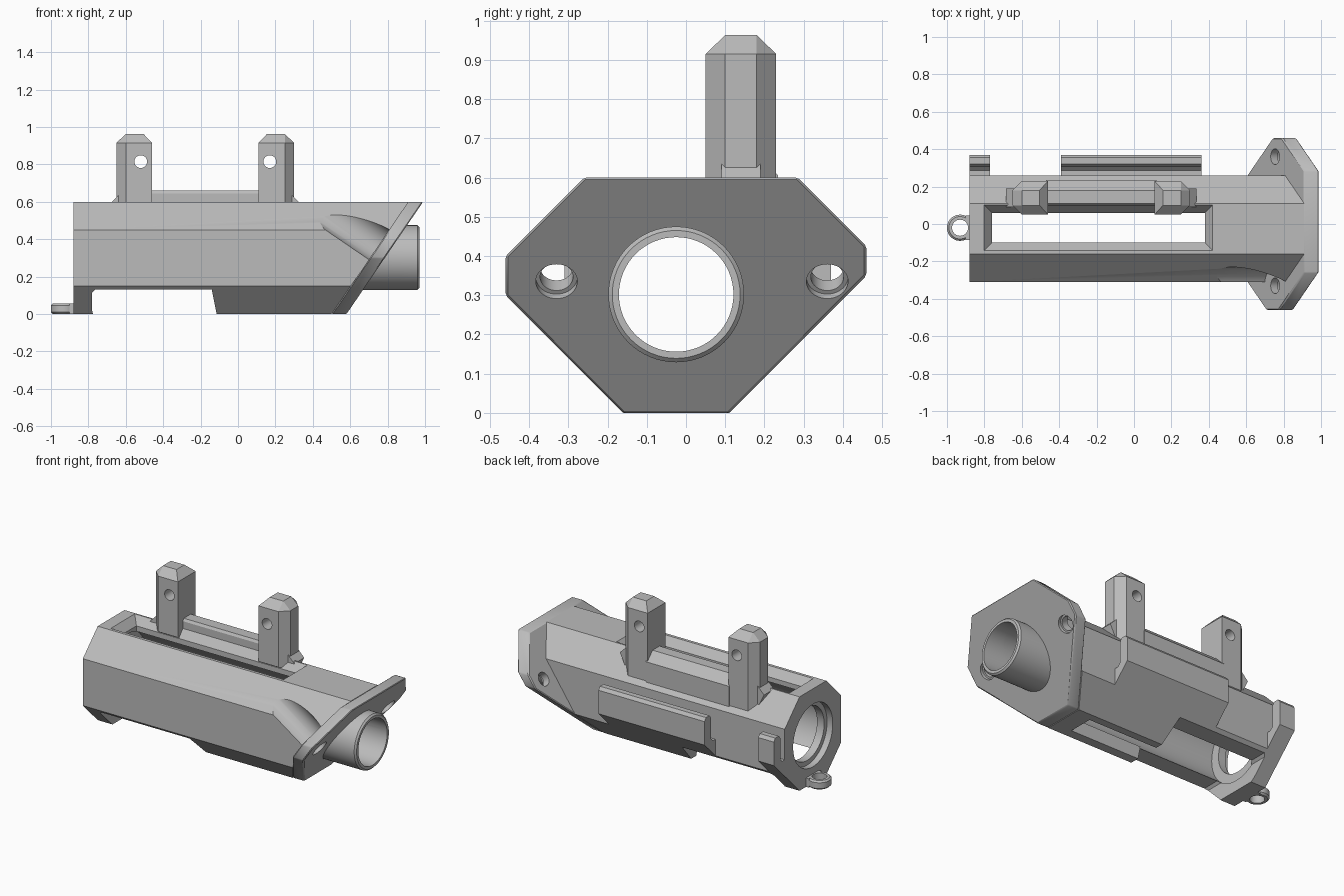
import bpy, bmesh, math
from mathutils import Vector

if "Cube" in bpy.data.objects:
    bpy.data.objects.remove(bpy.data.objects["Cube"], do_unlink=True)

grey = bpy.data.materials.new("mid_grey")
grey.use_nodes = True
COLOR = (0.5, 0.5, 0.5, 1)
grey.diffuse_color = COLOR
grey.node_tree.nodes["Principled BSDF"].inputs["Base Color"].default_value = COLOR

SLANT = 0.683               # lean of the mounting plate, x per z
CY, CZ = -0.025, 0.302      # bore axis
N = Vector((1, 0, -SLANT)).normalized()


def finish(name, bm):
    bmesh.ops.recalc_face_normals(bm, faces=bm.faces)
    mesh = bpy.data.meshes.new(name)
    bm.to_mesh(mesh)
    bm.free()
    mesh.materials.append(grey)
    ob = bpy.data.objects.new(name, mesh)
    bpy.context.collection.objects.link(ob)
    return ob


def prism(name, profile, x0, x1, s0=0, s1=0):
    """Extrude a (y, z) profile along x; s0 and s1 lean the two ends."""
    bm = bmesh.new()
    a = [bm.verts.new((x0 + s0 * z, y, z)) for y, z in profile]
    b = [bm.verts.new((x1 + s1 * z, y, z)) for y, z in profile]
    bm.faces.new(a)
    bm.faces.new(b)
    for i in range(len(a)):
        j = (i + 1) % len(a)
        bm.faces.new((a[i], a[j], b[j], b[i]))
    return finish(name, bm)


def hull(name, points):
    bm = bmesh.new()
    for p in points:
        bm.verts.new(p)
    res = bmesh.ops.convex_hull(bm, input=bm.verts)
    loose = [v for v in bm.verts if not v.link_faces]
    bmesh.ops.delete(bm, geom=loose, context='VERTS')
    bmesh.ops.dissolve_limit(bm, angle_limit=0.01, verts=bm.verts, edges=bm.edges)
    return finish(name, bm)


def box(name, x, y, z):
    return hull(name, [(i, j, k) for i in x for j in y for k in z])


def rod(name, r, p0, p1, n=40):
    p0, p1 = Vector(p0), Vector(p1)
    bm = bmesh.new()
    bmesh.ops.create_cone(bm, cap_ends=True, segments=n, radius1=r, radius2=r,
                          depth=(p1 - p0).length)
    turn = (p1 - p0).to_track_quat('Z', 'Y').to_matrix()
    bmesh.ops.rotate(bm, matrix=turn, verts=bm.verts)
    bmesh.ops.translate(bm, vec=(p0 + p1) / 2, verts=bm.verts)
    return finish(name, bm)


def circle(r, n=64):
    return [(CY + r * math.cos(t * math.tau / n), CZ + r * math.sin(t * math.tau / n))
            for t in range(n)]


def bake(ob):
    deps = bpy.context.evaluated_depsgraph_get()
    mesh = bpy.data.meshes.new_from_object(ob.evaluated_get(deps))
    ob.modifiers.clear()
    ob.data = mesh


def bevel(ob, width):
    m = ob.modifiers.new("bevel", 'BEVEL')
    m.width, m.segments, m.limit_method = width, 1, 'ANGLE'
    bake(ob)


def cut(ob, *cutters):
    for c in cutters:
        m = ob.modifiers.new("cut", 'BOOLEAN')
        m.operation, m.solver, m.object = 'DIFFERENCE', 'EXACT', c
        bake(ob)
        bpy.data.objects.remove(c, do_unlink=True)


def bore():
    return prism("cutter", circle(0.146), 0.3, 1.1)


# Octagonal body, hollowed, slotted and opened below
octagon = [(-0.16, 0), (0.11, 0), (0.26, 0.15), (0.26, 0.45),
           (0.11, 0.6), (-0.16, 0.6), (-0.31, 0.45), (-0.31, 0.15)]
body = prism("body", octagon, -0.88, 0.50, 0, SLANT)
screw = Vector((0.755, -0.33, 0.372))
cut(body,
    prism("cutter", circle(0.23), -0.79, 0.42),
    bore(),
    prism("cutter", circle(0.2), -1, -0.84),
    prism("cutter", circle(0.17), -0.9, -0.7),
    box("cutter", (-0.76, 0.38), (-0.10, 0.06), (-0.1, 0.7)),
    hull("cutter", [(x, y, 0.55) for x in (-0.76, 0.38) for y in (-0.10, 0.06)] +
         [(x, y, 0.605) for x in (-0.805, 0.425) for y in (-0.145, 0.105)]),
    hull("cutter", [(x, y, z) for y in (-0.5, 0.5) for x, z in
                    ((-0.77, -0.02), (-0.78, 0.02), (-0.78, 0.115), (-0.765, 0.13),
                     (-0.14, 0.13), (-0.14, 0.03), (-0.11, -0.02))]),
    rod("cutter", 0.1, screw, screw - N * 0.5, 64))

# Slanted mounting plate with two screw holes
outline = [(-0.16, 0), (0.11, 0), (0.46, 0.35), (0.46, 0.425),
           (0.285, 0.6), (-0.26, 0.6), (-0.46, 0.4), (-0.46, 0.30)]
plate = prism("mounting_plate", outline, 0.50, 0.58, SLANT, SLANT)
bevel(plate, 0.006)
cut(plate, bore())
for y in (-0.33, 0.36):
    p = Vector((0.755, y, 0.372))
    cut(plate, rod("cutter", 0.042, p - N * 0.1, p + N * 0.2),
        rod("cutter", 0.053, p + N * 0.045, p + N * 0.2))

# Outlet tube
tube = prism("outlet_tube", circle(0.173), 0.54, 0.97, SLANT, 0)
bevel(tube, 0.01)
cut(tube, bore())

# Two posts joined by a low bridge; sx is the direction of the outer side
parts = [body, plate, tube]
for name, x, sx in (("left_post", 0.11, 1), ("right_post", -0.46, -1)):
    foot = [(0, 0.05), (0.14, 0.05), (0.19, 0.10), (0.19, 0.18), (0.14, 0.23), (0, 0.23)]
    pts = [(x + sx * u, y, z) for u, y in foot for z in (0.56 if y < 0.15 else 0.47, 0.915)]
    pts += [(x + sx * u, y, 0.963) for u in (0.045, 0.14) for y in (0.10, 0.18)]
    post = hull(name, pts)
    cut(post, rod("cutter", 0.034, (x + sx * 0.06, -0.1, 0.815), (x + sx * 0.06, 0.4, 0.815)))
    gusset = hull(name + "_gusset", [(x + sx * u, y, z) for y in (0.09, 0.19)
                                     for u, z in ((0.18, 0.635), (0.225, 0.59), (0.18, 0.5))])
    parts += [post, gusset]
parts.append(prism("post_bridge", [(0.10, 0.55), (0.10, 0.645), (0.11, 0.66), (0.18, 0.66),
                                   (0.235, 0.605), (0.235, 0.47)], -0.47, 0.12))

# J-shaped hooks along the back
hook = [(0.25, 0.14), (0.26, 0.15), (0.37, 0.26), (0.37, 0.41), (0.355, 0.43),
        (0.32, 0.43), (0.305, 0.41), (0.305, 0.275), (0.285, 0.255), (0.25, 0.255)]
parts.append(prism("long_back_hook", hook, -0.39, 0.36))
parts.append(prism("short_back_hook", hook, -0.88, -0.77))

# Loop at the end of the base
loop = rod("end_loop", 0.07, (-0.93, -0.02, 0), (-0.93, -0.02, 0.057))
bevel(loop, 0.01)
neck = box("loop_neck", (-0.9, -0.86), (-0.085, 0.045), (0, 0.057))
for ob in (loop, neck):
    cut(ob, rod("cutter", 0.043, (-0.93, -0.02, -0.1), (-0.93, -0.02, 0.2)))
parts += [loop, neck]

# Smooth the round surfaces, keep hard edges sharp
for ob in parts:
    bpy.ops.object.select_all(action='DESELECT')
    ob.select_set(True)
    bpy.context.view_layer.objects.active = ob
    bpy.ops.object.shade_smooth_by_angle(angle=math.radians(25))
